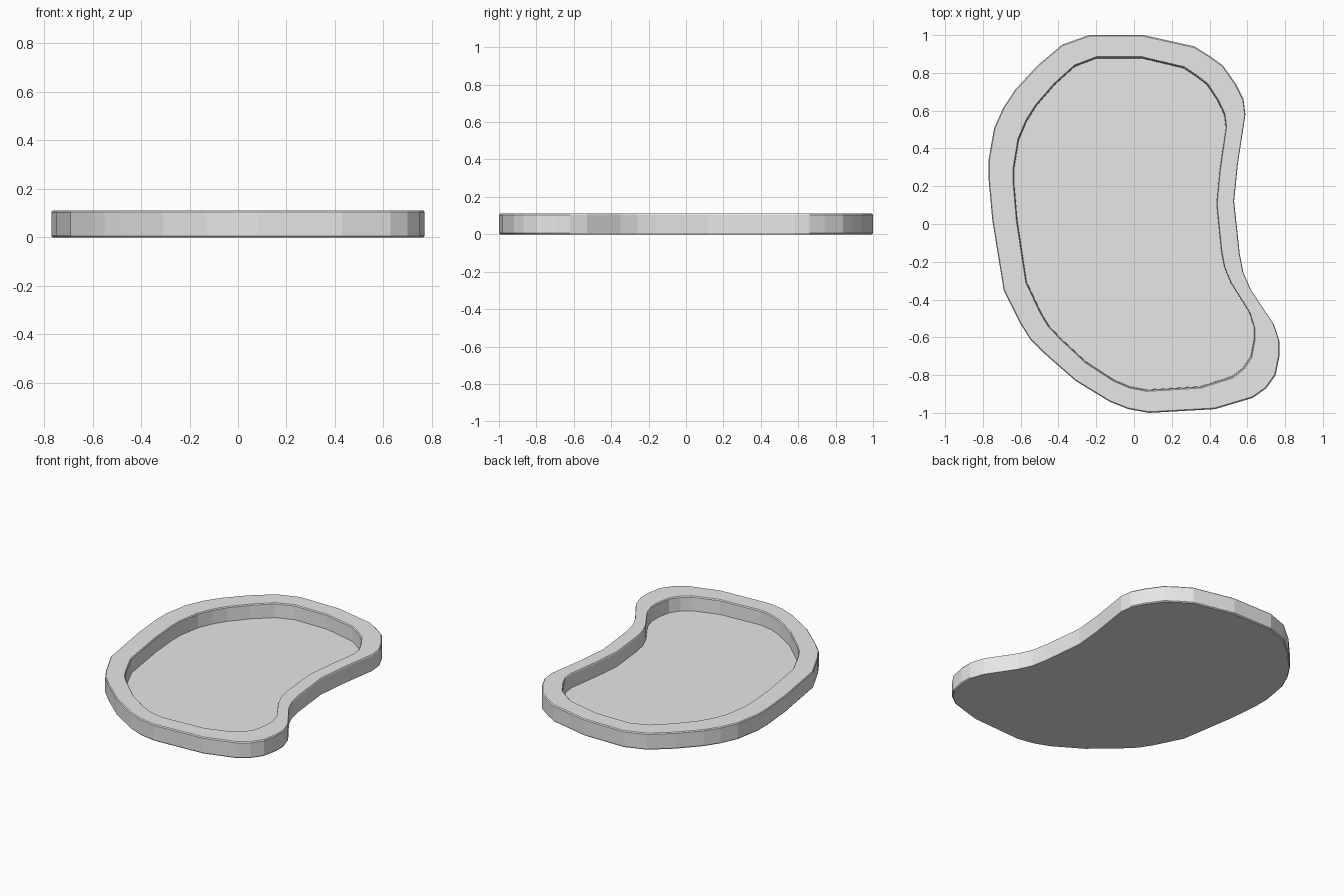
import bpy
import bmesh

# Remove the default cube only
default_cube = bpy.data.objects.get("Cube")
if default_cube:
    bpy.data.objects.remove(default_cube, do_unlink=True)

HEIGHT = 0.11
FLOOR_Z = 0.015
CHAMFER = 0.006

# Kidney-shaped outline, clockwise from the back
OUTLINE = [
    (-.24, 1), (.05, 1), (.32, .94), (.4, .89), (.47, .84), (.54, .74),
    (.58, .66), (.59, .58), (.55, .32), (.53, .12), (.56, -.16), (.58, -.26),
    (.62, -.35), (.74, -.53), (.77, -.62), (.77, -.7), (.75, -.8), (.7, -.87),
    (.63, -.92), (.43, -.98), (.08, -1), (-.03, -.98), (-.13, -.94),
    (-.31, -.83), (-.47, -.69), (-.55, -.61), (-.6, -.53), (-.69, -.35),
    (-.75, .02), (-.77, .24), (-.77, .34), (-.74, .51), (-.69, .62),
    (-.63, .71), (-.51, .84), (-.38, .95),
]
OUTER = (1, 1)
INNER = (.825, .88)


def make_material(name, color):
    material = bpy.data.materials.new(name)
    material.use_nodes = True
    material.diffuse_color = color
    shader = material.node_tree.nodes["Principled BSDF"]
    shader.inputs["Base Color"].default_value = color
    return material


def add_ring(bm, scale, z, grow=0):
    """Add the outline, scaled about the centre, as a ring of vertices."""
    sx, sy = scale[0] + grow, scale[1] + grow
    return [bm.verts.new((x * sx, y * sy, z)) for x, y in OUTLINE]


def bridge(bm, lower, upper):
    """Join two rings with a band of quads."""
    count = len(lower)
    for i in range(count):
        j = (i + 1) % count
        bm.faces.new((lower[i], lower[j], upper[j], upper[i]))


def finish(bm, name, material):
    bmesh.ops.recalc_face_normals(bm, faces=bm.faces)
    mesh = bpy.data.meshes.new(name)
    bm.to_mesh(mesh)
    bm.free()
    mesh.materials.append(material)
    part = bpy.data.objects.new(name, mesh)
    bpy.context.collection.objects.link(part)
    return part


grey = make_material("plain grey", (.8, .8, .8, 1))

# Tray: underside, chamfered outer wall, flat rim, inner wall and sunken floor
bm = bmesh.new()
rings = [
    add_ring(bm, OUTER, 0, -CHAMFER),
    add_ring(bm, OUTER, CHAMFER),
    add_ring(bm, OUTER, HEIGHT - CHAMFER),
    add_ring(bm, OUTER, HEIGHT, -CHAMFER),
    add_ring(bm, INNER, HEIGHT, CHAMFER),
    add_ring(bm, INNER, HEIGHT - CHAMFER),
    add_ring(bm, INNER, FLOOR_Z, -CHAMFER / 2),
]
for lower, upper in zip(rings, rings[1:]):
    bridge(bm, lower, upper)
bm.faces.new(rings[0])
bm.faces.new(rings[-1])
finish(bm, "kidney_shaped_tray", grey)
